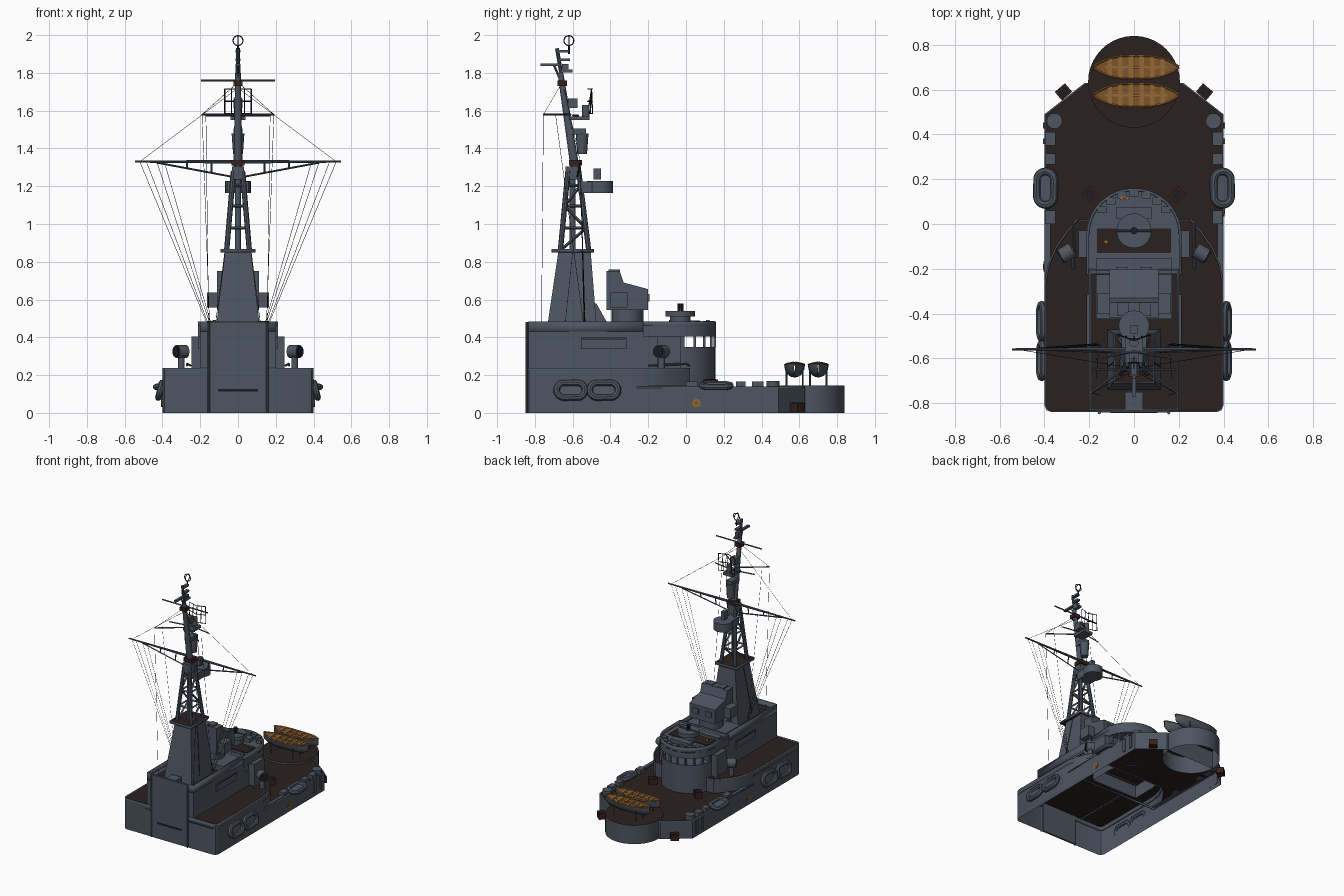
import bpy, bmesh
from math import sin, cos, pi
from mathutils import Vector, Matrix

cube = bpy.data.objects.get("Cube")
if cube:
    bpy.data.objects.remove(cube)


def material(name, *rgb):
    m = bpy.data.materials.new(name)
    m.use_nodes = True
    m.diffuse_color = (*rgb, 1)
    m.node_tree.nodes["Principled BSDF"].inputs["Base Color"].default_value = (*rgb, 1)
    return m


GREY = material("hull_grey", .075, .092, .12)
DECK = material("deck_brown", .024, .0145, .014)
WOOD = material("boat_wood", .3, .135, .035)
FLOOR = material("dark_wood", .2, .09, .025)
DARK = material("dark_metal", .012, .012, .015)
RUST = material("rust_brown", .038, .014, .012)


def finish(name, mesh, *mats):
    for m in mats:
        mesh.materials.append(m)
    mesh.shade_smooth()
    mesh.set_sharp_from_angle(angle=.6)
    ob = bpy.data.objects.new(name, mesh)
    bpy.context.collection.objects.link(ob)
    return ob


def from_bm(name, bm, *mats):
    mesh = bpy.data.meshes.new(name)
    bm.to_mesh(mesh)
    bm.free()
    return finish(name, mesh, *mats)


def sym(half):
    return half + [(-x, y) for x, y in reversed(half)]


def loft(name, low, z0, high, z1, mat=GREY, top=None, floor=False, lid=True):
    """Joins two outlines; the lid may have its own colour."""
    bm = bmesh.new()
    a = [bm.verts.new((x, y, z0)) for x, y in low]
    b = [bm.verts.new((x, y, z1)) for x, y in high]
    for i in range(len(a)):
        j = (i + 1) % len(a)
        bm.faces.new((a[i], a[j], b[j], b[i]))
    if lid:
        bm.faces.new(b).material_index = 1
    if floor:
        bm.faces.new(a[::-1])
    return from_bm(name, bm, mat, top or mat)


def prism(name, pts, z0, z1, mat=GREY, **kw):
    return loft(name, pts, z0, pts, z1, mat, **kw)


def wall(name, pts, z0, z1, thick=.012):
    ob = prism(name, pts, z0, z1, lid=False)
    mod = ob.modifiers.new("thickness", 'SOLIDIFY')
    mod.thickness = thick


def box(name, centre, size, mat=GREY, turn=0):
    bm = bmesh.new()
    bmesh.ops.create_cube(bm, size=1, matrix=Matrix.Translation(centre)
                          @ Matrix.Rotation(turn, 4, 'Z') @ Matrix.Diagonal((*size, 1)))
    return from_bm(name, bm, mat)


def rod(name, p, q, r, mat=GREY, r2=None, sides=20):
    p, q = Vector(p), Vector(q)
    d = q - p
    bm = bmesh.new()
    bmesh.ops.create_cone(bm, cap_ends=True, segments=sides, radius1=r,
                          radius2=r if r2 is None else r2, depth=d.length,
                          matrix=Matrix.Translation((p + q) / 2)
                          @ d.to_track_quat('Z', 'Y').to_matrix().to_4x4())
    return from_bm(name, bm, mat)


def tubes(name, paths, r, mat=GREY, closed=False, res=0):
    cu = bpy.data.curves.new(name, 'CURVE')
    cu.dimensions = '3D'
    cu.bevel_depth, cu.bevel_resolution, cu.use_fill_caps = r, res, True
    for path in paths:
        sp = cu.splines.new('POLY')
        sp.points.add(len(path) - 1)
        for pt, co in zip(sp.points, path):
            pt.co = (*co, 1)
        sp.use_cyclic_u = closed
    tmp = bpy.data.objects.new(name + "_path", cu)
    bpy.context.collection.objects.link(tmp)
    mesh = bpy.data.meshes.new_from_object(tmp.evaluated_get(bpy.context.evaluated_depsgraph_get()))
    bpy.data.objects.remove(tmp)
    mesh.materials.clear()
    return finish(name, mesh, mat)


def disc(cx, cy, r, n=40):
    return [(cx + r * cos(2 * pi * i / n), cy + r * sin(2 * pi * i / n)) for i in range(n)]


def raft(name, c, up, long, high):
    """Oval float with a solid floor; up is the direction of its short axis."""
    c, up, fore = Vector(c), Vector(up).normalized(), Vector((0, 1, 0))
    ring = []
    for x, y in disc(0, 0, high, 24):
        ring.append(c + fore * (x + (long - high) * (1 if x > 0 else -1)) + up * y)
    tubes(name, [ring], .017, closed=True, res=2)
    bm = bmesh.new()
    bm.faces.new([bm.verts.new(p) for p in ring])
    from_bm(name + "_floor", bm, GREY)


# Hull: open shell, raised fore deck, low after deck and round stern platform
bow = [(.37, -.84), (.39, -.832), (.4, -.81), (.4, -.26)]
step = [(.385, -.18), (.35, -.1), (.3, -.03), (.25, .02)]
stern = [(.4, .49), (.22, .63)]
prism("hull_shell", sym(bow + stern), 0, .132, lid=False)
prism("fore_hull", sym(bow + step), .13, .23, top=DECK)
wall("fore_rim", sym(bow + step), .2, .238, .008)
prism("after_deck", sym(step[::-1] + [bow[-1]] + stern), .124, .132, top=DECK)
wall("after_rim", sym(bow[-1:] + stern), .124, .14, .008)
prism("stern_platform", disc(0, .635, .205), 0, .146, top=DECK)

# Superstructure with its bulwark
block = sym([(.2, -.835), (.2, -.2)])
prism("superstructure", block, .22, .43, top=DECK)
wall("superstructure_bulwark", block, .42, .485)
box("front_panel", (0, -.835, .241), (.3, .014, .482))
box("front_slot", (0, -.842, .12), (.21, .004, .014), DARK)
box("front_strip", (0, -.79, .455), (.08, .08, .05))
box("director_deck", (0, -.29, .447), (.34, .27, .05))

# Rounded bridge with open window band
arc = [(.2 * cos(pi * i / 20), .2 * sin(pi * i / 20) - .045) for i in range(21)]
plan = arc + [(-.2, -.22), (.2, -.22)]
wide = [(x * 1.06, y * 1.03) for x, y in plan]
prism("bridge_body", plan, .13, .35)
prism("bridge_roof", wide, .405, .462, floor=True)
wall("bridge_bulwark", wide, .45, .485)
box("bridge_core", (0, -.12, .38), (.39, .2, .08))
for x, y in arc[1:-1:2]:
    box("window_post", (x * .98, y, .378), (.014, .014, .06))
for x, y in arc[4:17:2]:
    box("bridge_locker", (x * .88, y * .88, .475), (.04, .03, .025))
box("bridge_deck", (0, -.075, .464), (.33, .11, .006), DECK)
box("bridge_table", (0, .05, .475), (.16, .05, .03))
for x, y in ((-.055, .115), (-.03, .115), (-.125, -.08)):
    rod("bridge_instrument", (x, y, .46), (x, y, .492), .009, WOOD, sides=12)

# Round sight on the bridge
rod("sight_base", (0, -.03, .46), (0, -.03, .51), .055)
rod("sight_drum", (0, -.03, .51), (0, -.03, .54), .078)
rod("sight_head", (0, -.03, .54), (0, -.03, .58), .016, DARK, sides=10)
rod("sight_arm", (-.08, -.03, .545), (.08, -.03, .545), .006, sides=8)

# Gunnery director: a side profile turned across the ship
rod("director_base", (0, -.31, .46), (0, -.31, .55), .085)
profile = [(-.42, .545), (-.2, .545), (-.2, .655), (-.33, .69), (-.35, .75), (-.42, .75)]
body = prism("director_body", profile, -.11, .11, floor=True)
body.matrix_world = Matrix(((0, 0, 1, 0), (1, 0, 0, 0), (0, 1, 0, 0), (0, 0, 0, 1)))
for s in (-1, 1):
    box("director_arm", (s * .137, -.355, .598), (.056, .09, .08))
    box("director_hatch", (s * .05, -.38, .752), (.05, .06, .015))
    box("director_sight", (s * .055, -.198, .61), (.05, .012, .04))
loft("mast_fairing", sym([(.06, -.5), (.06, -.39)]), .43, sym([(.05, -.5), (.05, -.475)]), .58)

# Mast base tower and platform
loft("mast_tower", sym([(.12, -.74), (.12, -.47)]), .42,
     sym([(.068, -.675), (.068, -.505)]), .86)
for s in (-1, 1):
    tubes("tower_seam", [[(s * .119, -.64, .47), (s * .07, -.6, .85)]], .002, DARK)
box("tower_platform", (0, -.6, .86), (.18, .22, .012), DECK)
wall("platform_edge", sym([(.092, -.712), (.092, -.488)]), .85, .868, .006)

# Lattice section
feet, head = [(.06, -.665), (.06, -.515)], [(.024, -.625), (.024, -.568)]


def corner(i, t):
    """Point on one of four leaning legs; t runs from foot to head."""
    (x0, y0), (x1, y1) = sym(feet)[i % 4], sym(head)[i % 4]
    return (x0 + (x1 - x0) * t, y0 + (y1 - y0) * t, .86 + .42 * t)


tubes("mast_legs", [[corner(i, 0), corner(i, 1)] for i in range(4)], .014, res=2)
braces = []
levels = [0, .28, .56, .82]
for n in range(3):
    for i in range(4):
        braces.append([corner(i, levels[n + 1]), corner(i + 1, levels[n + 1])])
    for a, b in ((0, 1), (3, 2)):
        if n % 2:
            a, b = b, a
        braces.append([corner(a, levels[n]), corner(b, levels[n + 1])])
tubes("mast_braces", braces, .008)
rod("mast_core", (0, -.6, .86), (0, -.6, 1.3), .016, sides=12)
box("lattice_cap", (0, -.597, 1.27), (.065, .08, .07))
box("yard_platform", (0, -.585, 1.325), (.07, .07, .03), RUST)

# Pole mast and fittings
rod("pole_mast", (0, -.585, 1.28), (0, -.665, 1.8), .024, r2=.015)
rod("top_mast", (0, -.655, 1.76), (0, -.683, 1.93), .01, sides=10)
box("top_platform", (0, -.655, 1.745), (.05, .05, .03), RUST)
for z, y in ((1.915, -.65), (1.87, -.645), (1.81, -.63)):
    box("top_bracket", (0, y, z), (.025, .06, .014))
box("top_lamp", (0, -.64, 1.83), (.025, .035, .035))
box("forward_spar", (0, -.72, 1.843), (.02, .1, .014))
tubes("spar_brace", [[(0, -.7, 1.843), (0, -.66, 1.75)]], .006)
rod("ring_stem", (0, -.62, 1.9), (0, -.62, 1.945), .005, DARK, sides=8)
rings = [[(u, -.62, 1.971 + v) for u, v in disc(0, 0, .026, 24)],
         [(0, -.62 + u, 1.971 + v) for u, v in disc(0, 0, .026, 24)]]
tubes("direction_rings", rings, .003, DARK, closed=True)

# Radar platforms and aerials
rod("radar_tub", (0, -.455, 1.165), (0, -.455, 1.228), .069)
box("radar_bracket", (0, -.53, 1.195), (.11, .08, .06))
box("radar_lamp", (0, -.47, 1.265), (.03, .04, .06))
rod("aerial_drum", (0, -.55, 1.37), (0, -.55, 1.48), .026, r2=.034)
box("aerial_bracket", (0, -.575, 1.49), (.05, .09, .03))
box("aerial_platform", (0, -.565, 1.56), (.08, .11, .02))
rod("aerial_post", (0, -.53, 1.56), (0, -.53, 1.63), .02)
box("aerial_motor", (0, -.6, 1.64), (.045, .05, .05))
grid = [[(-.07, -.495, z), (0, -.52, z), (.07, -.495, z)] for z in (1.585, 1.65, 1.715)]
grid += [[(x, -.52 + abs(x) * .36, 1.585), (x, -.5, 1.715)] for x in (-.07, -.035, 0, .035, .07)]
tubes("radar_grid", grid, .003, DARK)

# Yards and rigging
rod("upper_yard", (-.195, -.65, 1.76), (.195, -.65, 1.76), .005, sides=8)
wires = []
for s in (-1, 1):
    tip, spread = (s * .52, -.56, 1.33), (s * .19, -.755, 1.58)
    rod("main_yard", (0, -.56, 1.33), (s * .545, -.56, 1.33), .01, r2=.005, sides=8)
    tubes("yard_truss", [[(s * .43, -.56, 1.325), (s * .03, -.575, 1.25)]]
          + [[(s * x, -.56, 1.33), (s * x, -.57, 1.245 + .2 * x)] for x in (.14, .27)], .005)
    tubes("spreader", [[(0, -.61, 1.58), spread], [(0, -.57, 1.575), (s * .17, -.6, 1.575)]], .005)
    for x in (.52, .485, .43, .39):
        wires.append([(s * x, -.56, 1.33), (s * (.08 + x / 6), -.56 + x / 20, .48)])
    wires += [[tip, (0, -.645, 1.72)], [spread, (0, -.655, 1.75)],
              [spread, (s * .15, -.765, .45)], [(s * .17, -.69, 1.575), (s * .155, -.54, .45)]]
tubes("rigging", wires, .0012, DARK)

# Fittings on both sides
for s in (-1, 1):
    for y in (-.61, -.435):
        raft("side_raft", (s * .412, y, .12), (-s * .25, 0, 1), .075, .041)
    raft("deck_raft", (s * .395, .16, .145), (-s, 0, .2), .075, .04)
    rod("front_pipe", (s * .155, -.843, 0), (s * .155, -.843, .48), .007, sides=8)
    box("side_locker", (s * .203, -.435, .368), (.012, .24, .06))
    box("side_locker_slot", (s * .21, -.435, .392), (.004, .24, .006), DARK)
    box("wing_locker", (s * .222, -.09, .32), (.05, .12, .17))
    rod("searchlight_post", (s * .3, -.13, .23), (s * .3, -.13, .3), .018)
    rod("searchlight", (s * .275, -.115, .325), (s * .325, -.145, .325), .035)
    rod("searchlight_glass", (s * .325, -.145, .325), (s * .331, -.149, .325), .03, DARK)
    tubes("boom", [[(s * .25, .02, .25), (s * .27, 0, .26), (s * .27, -.2, .25)]], .006)
    rod("gun_tub", (s * .355, .46, .13), (s * .355, .46, .168), .035)
    for y, long in ((.38, .06), (.29, .05), (.03, .06)):
        box("deck_locker", (s * .372, y, .147), (.045, long, .036))
    box("deck_edge", (s * .385, -.09, .138), (.025, .3, .014))
    for y in (.37, .44):
        box("hull_fender", (s * .402, y, .08), (.01, .025, .1))
    y = .055 if s > 0 else -.19
    rod("hull_buoy", (s * .4005, y, .052), (s * .405, y, .052), .022, WOOD)
    rod("hull_buoy_centre", (s * .401, y, .052), (s * .407, y, .052), .011, FLOOR)
    for x, y, z, turn in ((.315, .59, .03, -s * .7), (.195, .13, .155, s * .75)):
        box("chock", (s * x, y, z), (.06, .05, .045), RUST, turn)
        box("chock_well", (s * x, y, z + .023), (.045, .036, .004), DARK, turn)


# Two rowing boats on cradles
def boat(yc):
    bm = bmesh.new()
    rows, rims = [], ([], [])
    for i in range(17):
        u = i / 8 - 1
        x, w = .01 + .19 * u, .052 * (1 - abs(u) ** 3) + .003
        keel, rim = .187 + .03 * u ** 4, .253 + .012 * u * u
        rows.append([bm.verts.new((x, yc - w * cos(pi * k / 8), rim - (rim - keel) * sin(pi * k / 8)))
                     for k in range(9)])
        for path, side in zip(rims, (-1, 1)):
            path.append((x, yc + side * w * .93, rim + .002))
        if 2 < i < 14 and i % 2:
            box("boat_thwart", (x, yc, rim + .002), (.02, w * 1.85, .006), WOOD)
    for a, b in zip(rows, rows[1:]):
        for k in range(8):
            bm.faces.new((a[k], a[k + 1], b[k + 1], b[k]))
        bm.faces.new((a[0], b[0], b[-1], a[-1])).material_index = 1
    bmesh.ops.recalc_face_normals(bm, faces=bm.faces)
    from_bm("boat_hull", bm, GREY, FLOOR)
    tubes("boat_gunwale", rims, .005, WOOD)
    box("boat_keelson", (.01, yc, .256), (.28, .012, .008), WOOD)
    legs = [[(x, yc + k, .14), (x, yc + k, .23)] for x in (-.09, .1) for k in (-.043, .043)]
    tubes("boat_cradle", legs, .005, GREY)


for yc in (.575, .7):
    boat(yc)
